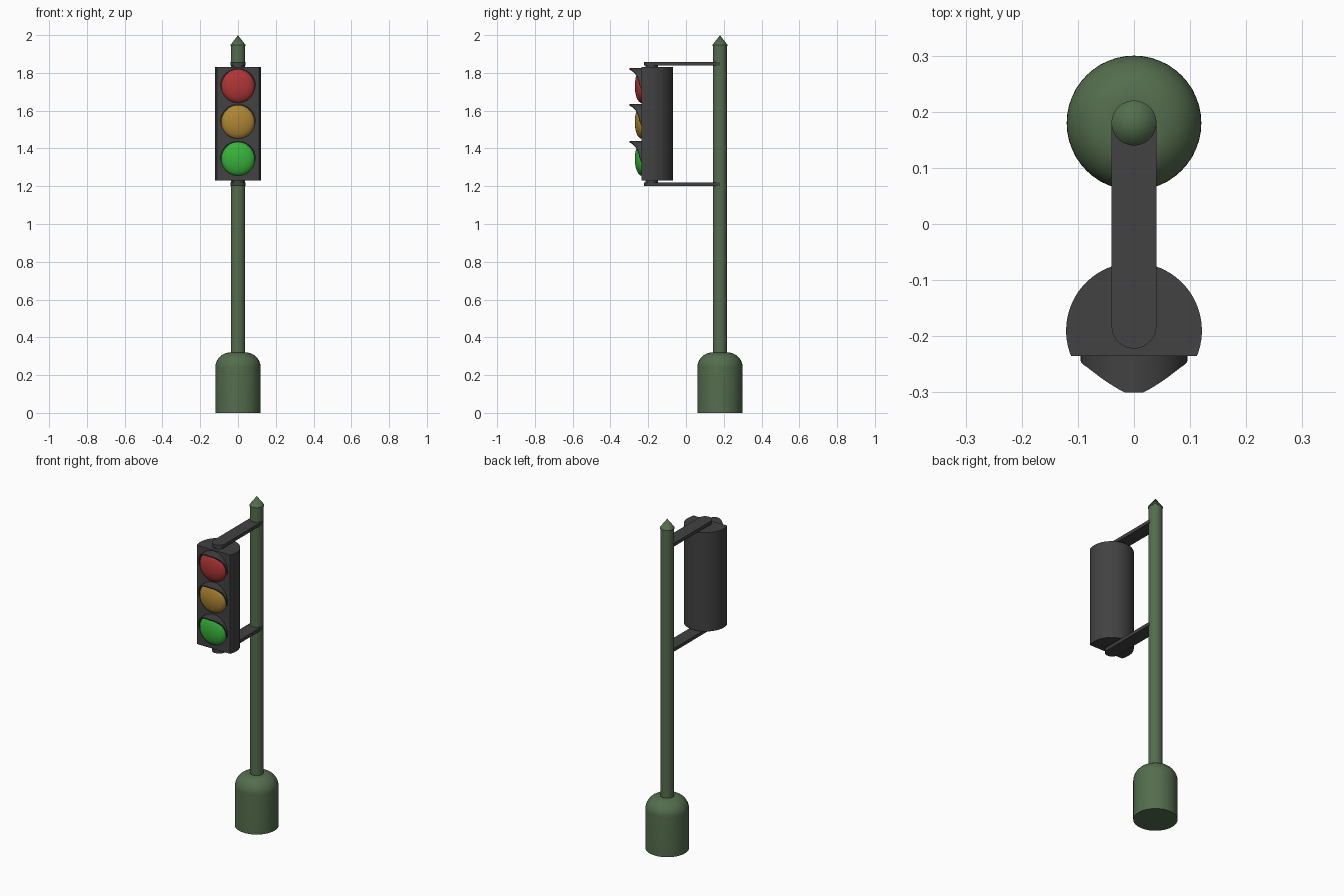
import bpy, bmesh, math

if "Cube" in bpy.data.objects:
    bpy.data.objects.remove(bpy.data.objects["Cube"])


def material(name, rgb):
    m = bpy.data.materials.new(name)
    m.diffuse_color = (*rgb, 1)
    m.use_nodes = True
    m.node_tree.nodes["Principled BSDF"].inputs["Base Color"].default_value = m.diffuse_color
    return m


POST_GREEN = material("post_green", (0.088, 0.152, 0.074))
CHARCOAL = material("charcoal", (0.054, 0.054, 0.055))
LAMPS = [("red", material("red_glass", (0.43, 0.036, 0.037)), 1.73),
         ("amber", material("amber_glass", (0.42, 0.24, 0.034)), 1.54),
         ("green", material("green_glass", (0.038, 0.45, 0.042)), 1.345)]
POST_Y = 0.18
HEAD_Y = -0.19
FACE_Y = -0.235


def finish(bm, name, mat, angle=35):
    bmesh.ops.recalc_face_normals(bm, faces=bm.faces)
    me = bpy.data.meshes.new(name)
    bm.to_mesh(me)
    bm.free()
    ob = bpy.data.objects.new(name, me)
    bpy.context.collection.objects.link(ob)
    me.materials.append(mat)
    bpy.ops.object.select_all(action='DESELECT')
    ob.select_set(True)
    bpy.context.view_layer.objects.active = ob
    bpy.ops.object.shade_smooth_by_angle(angle=math.radians(angle))
    return ob


def lathe(name, profile, mat, y, segments=48):
    """Spin a radius/height profile around an upright axis."""
    bm = bmesh.new()
    verts = [bm.verts.new((r, 0, z)) for r, z in profile]
    edges = [bm.edges.new(p) for p in zip(verts, verts[1:])]
    bmesh.ops.spin(bm, geom=verts + edges, axis=(0, 0, 1), cent=(0, 0, 0),
                   steps=segments, angle=2 * math.pi)
    bmesh.ops.remove_doubles(bm, verts=bm.verts, dist=1e-5)
    bmesh.ops.translate(bm, verts=bm.verts, vec=(0, y, 0))
    return finish(bm, name, mat)


def slab(name, outline, z0, z1, mat):
    """Extrude a flat outline upward."""
    bm = bmesh.new()
    face = bm.faces.new([bm.verts.new((x, y, z0)) for x, y in outline])
    ext = bmesh.ops.extrude_face_region(bm, geom=[face])
    top = [g for g in ext['geom'] if isinstance(g, bmesh.types.BMVert)]
    bmesh.ops.translate(bm, verts=top, vec=(0, 0, z1 - z0))
    return finish(bm, name, mat)


def arc(cy, r, a0, a1, n):
    return [(r * math.cos(a0 + (a1 - a0) * i / n),
             cy + r * math.sin(a0 + (a1 - a0) * i / n)) for i in range(n + 1)]


# Domed base, post and pointed cap
dome = [(0.04 + 0.08 * math.cos(math.pi / 2 * i / 12),
         0.24 + 0.08 * math.sin(math.pi / 2 * i / 12)) for i in range(13)]
lathe("base", [(0, 0), (0.12, 0)] + dome + [(0, 0.32)], POST_GREEN, POST_Y)
lathe("post", [(0, 0.3), (0.038, 0.3), (0.038, 1.945), (0, 1.945)], POST_GREEN, POST_Y)
lathe("post_cap", [(0, 1.942), (0.04, 1.942), (0.04, 1.947), (0, 2.0)], POST_GREEN, POST_Y)

# Signal housing: round back cut flat at the front
cut = math.asin((FACE_Y - HEAD_Y) / 0.121)
slab("housing", arc(HEAD_Y, 0.121, cut, math.pi - cut, 48), 1.23, 1.83, CHARCOAL)

# Brackets with round ends, and the spacers that carry the housing
arm = [(0.04, POST_Y)] + [(-0.04, POST_Y)] + arc(-0.182, 0.04, math.pi, 2 * math.pi, 20)
for place, z, s0, s1 in (("upper", 1.838, 1.828, 1.84), ("lower", 1.2, 1.218, 1.232)):
    slab(place + "_bracket", arm, z, z + 0.02, CHARCOAL)
    lathe(place + "_spacer", [(0, s0), (0.033, s0), (0.033, s1), (0, s1)], CHARCOAL, -0.182)


def lens(name, mat, z):
    """Shallow glass dome."""
    bm = bmesh.new()
    bmesh.ops.create_uvsphere(bm, u_segments=40, v_segments=20, radius=1)
    back = [v for v in bm.verts if v.co.z < -0.01]
    bmesh.ops.delete(bm, geom=back, context='VERTS')
    for v in bm.verts:
        x, y, h = v.co
        v.co = (0.089 * x, FACE_Y - 0.036 * h, z + 0.089 * y)
    finish(bm, name, mat, 60)


# Front edge of a hood: half angle in degrees, reach in y
EDGE = [(0, -0.30), (11, -0.30), (30, -0.282), (48, -0.265),
        (60, -0.256), (75, -0.249), (90, -0.244), (105, -0.236)]


def reach(deg):
    for (a, p), (b, q) in zip(EDGE, EDGE[1:]):
        if deg <= b:
            return p + (q - p) * (deg - a) / (b - a)
    return EDGE[-1][1]


def visor(name, z, outer=0.095, inner=0.088, n=42):
    """Thin curved hood, longest at the top."""
    bm = bmesh.new()
    rings = []
    for i in range(n + 1):
        deg = -105 + 210 * i / n
        s, c = math.sin(math.radians(deg)), math.cos(math.radians(deg))
        f = reach(abs(deg))
        rings.append([bm.verts.new((r * s, y, z + r * c)) for r, y in
                      ((outer, FACE_Y + 0.002), (outer, f), (inner, f), (inner, FACE_Y + 0.002))])
    for a, b in zip(rings, rings[1:]):
        for k in range(4):
            bm.faces.new((a[k], a[k - 1], b[k - 1], b[k]))
    bm.faces.new(rings[0])
    bm.faces.new(rings[-1])
    finish(bm, name, CHARCOAL)


for colour, mat, z in LAMPS:
    lens(colour + "_lens", mat, z)
    visor(colour + "_visor", z)
